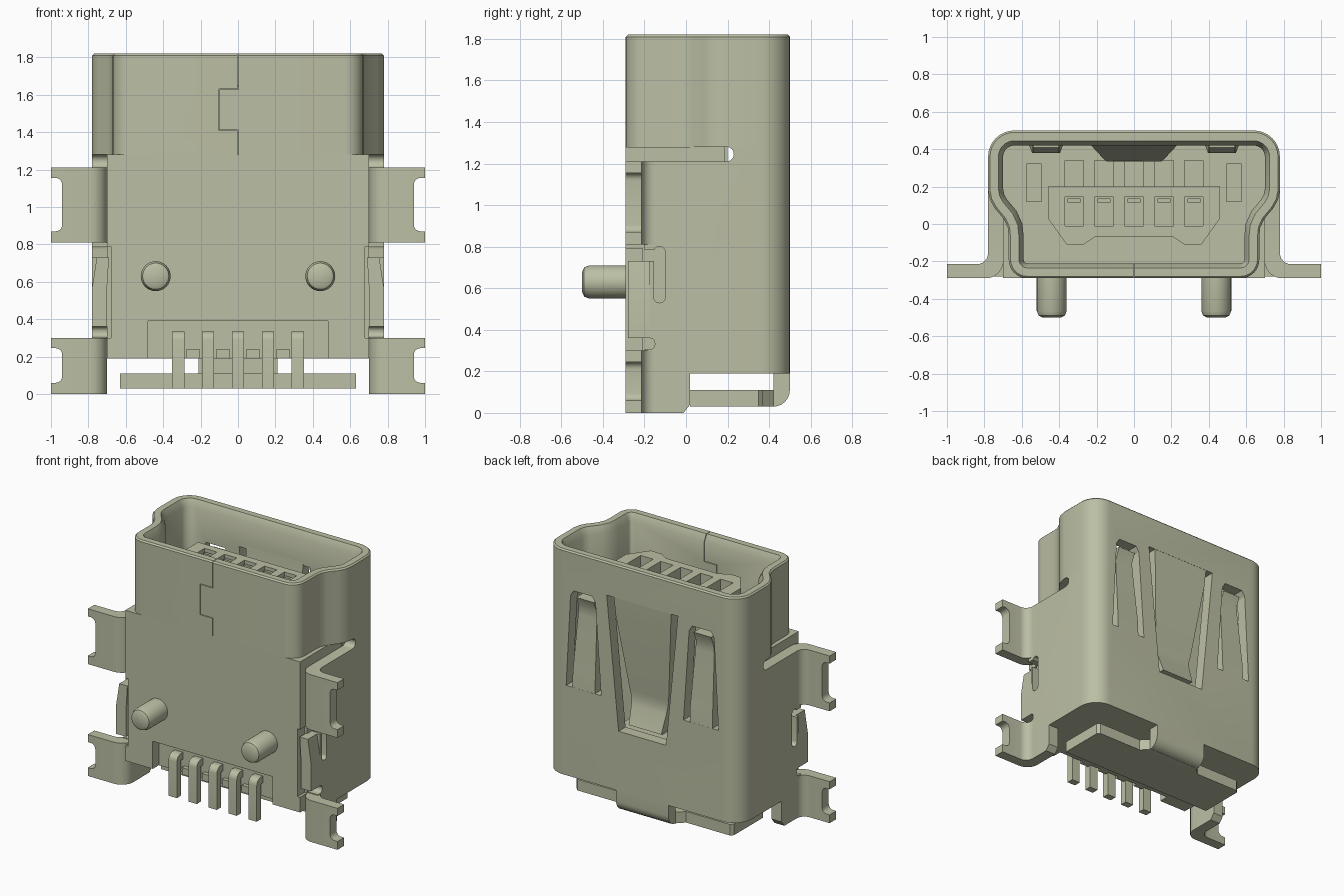
import bpy, bmesh, math
from mathutils import Vector

if "Cube" in bpy.data.objects:
    bpy.data.objects.remove(bpy.data.objects["Cube"])

mat = bpy.data.materials.new("khaki_grey")
mat.use_nodes = True
COL = (0.50, 0.52, 0.37, 1)
mat.diffuse_color = COL
mat.node_tree.nodes["Principled BSDF"].inputs["Base Color"].default_value = COL


def finish(name, bm):
    bmesh.ops.recalc_face_normals(bm, faces=bm.faces)
    me = bpy.data.meshes.new(name)
    bm.to_mesh(me)
    bm.free()
    ob = bpy.data.objects.new(name, me)
    me.materials.append(mat)
    bpy.context.collection.objects.link(ob)
    return ob


def prism(name, pts, axis, a, b):
    """Extrude a 2D polygon along an axis from a to b."""
    put = {"x": lambda u, v, w: (w, u, v), "y": lambda u, v, w: (u, w, v),
           "z": lambda u, v, w: (u, v, w)}[axis]
    bm = bmesh.new()
    lo = [bm.verts.new(put(u, v, a)) for u, v in pts]
    hi = [bm.verts.new(put(u, v, b)) for u, v in pts]
    bm.faces.new(lo)
    bm.faces.new(hi)
    n = len(pts)
    for i in range(n):
        j = (i + 1) % n
        bm.faces.new((lo[i], lo[j], hi[j], hi[i]))
    return finish(name, bm)


def box(name, x0, x1, y0, y1, z0, z1):
    return prism(name, [(x0, y0), (x1, y0), (x1, y1), (x0, y1)], "z", z0, z1)


def arc(cx, cy, r, a0, a1, n=8):
    return [(cx + r * math.cos(math.radians(a0 + (a1 - a0) * i / n)),
             cy + r * math.sin(math.radians(a0 + (a1 - a0) * i / n))) for i in range(n + 1)]


def round_poly(u0, u1, v0, v1, r):
    return (arc(u1 - r, v0 + r, r, -90, 0, 5) + arc(u1 - r, v1 - r, r, 0, 90, 5)
            + arc(u0 + r, v1 - r, r, 90, 180, 5) + arc(u0 + r, v0 + r, r, 180, 270, 5))


def inset(pts, d):
    """Offset a counter-clockwise polygon inwards."""
    out = []
    for i, p in enumerate(pts):
        p = Vector(p)
        e1 = (p - Vector(pts[i - 1])).normalized()
        e2 = (Vector(pts[(i + 1) % len(pts)]) - p).normalized()
        n1, n2 = Vector((-e1.y, e1.x)), Vector((-e2.y, e2.x))
        q = p + (n1 + n2) * (d / (1 + n1.dot(n2)))
        out.append((q.x, q.y))
    return out


def cut(targets, cutter):
    for t in targets:
        m = t.modifiers.new("cut", "BOOLEAN")
        m.operation, m.solver, m.object = "DIFFERENCE", "EXACT", cutter
        bpy.context.view_layer.objects.active = t
        bpy.ops.object.modifier_apply(modifier=m.name)
    bpy.data.objects.remove(cutter)


def mirror(pts):
    return pts + [(-x, y) for x, y in reversed(pts)]


# Mouth of the shell: a tube with a chamfered lead-in
corner = arc(0.64, 0.36, 0.14, 0, 90)
outline = mirror(arc(0.57, -0.19, 0.10, -90, 0) + [(0.67, -0.07), (0.675, -0.02), (0.695, 0.025),
                 (0.745, 0.085), (0.77, 0.13), (0.78, 0.18)] + corner)
rings = [(0, 1.28), (0, 1.81), (0.01, 1.82), (0.055, 1.82), (0.08, 1.77), (0.08, 1.28)]
bm = bmesh.new()
loops = [[bm.verts.new((x, y, z)) for x, y in inset(outline, d)] for d, z in rings]
for k in range(len(loops)):
    A, B = loops[k], loops[(k + 1) % len(loops)]
    for i in range(len(A)):
        j = (i + 1) % len(A)
        bm.faces.new((A[i], A[j], B[j], B[i]))
mouth = finish("shell_mouth", bm)

# Lower shell: back wall with two straight side walls
inner = [(0.70, -0.20)] + arc(0.64, 0.36, 0.06, 0, 90)
half = [(0.78, -0.20)] + corner
shell = prism("shell_lower", mirror(half) + mirror(inner)[::-1], "z", 0, 1.28)
cut([shell], box("c", -1, 1, 0.02, 0.6, -0.1, 0.19))
cut([shell], prism("c", [(-0.02, -0.01), (0.03, -0.01), (0.03, 0.04), (0.02, 0.04)], "x", -1, 1))
cut([shell], box("c", -1, 1, -0.4, 0.195, 1.21, 1.35))
cut([shell], prism("c", arc(0.195, 1.245, 0.035, 0, 345, 23), "x", -1, 1))

# Slots around the side clips
for s in (1, -1):
    a, b = sorted((s * 0.66, s * 0.9))
    cut([shell], prism("c", round_poly(-0.155, -0.10, 0.53, 0.80, 0.025), "x", a, b))
    cut([shell], box("c", a, b, -0.3, -0.12, 0.73, 0.785))
    cut([shell], prism("c", round_poly(-0.3, -0.15, 0.305, 0.36, 0.025), "x", a, b))
    cut([shell], box("c", a, b, -0.3, -0.175, 0.35, 0.74))

# Spring openings in the back wall
cut([shell, mouth], prism("c", [(-0.19, 0.62), (0.19, 0.62), (0.285, 1.58), (0.23, 1.58),
                                (-0.23, 1.58), (-0.285, 1.58)], "y", 0.38, 0.6))
for s in (1, -1):
    hole = [(0.33, 0.84), (0.61, 0.84), (0.575, 1.50), (0.55, 1.54), (0.40, 1.54), (0.375, 1.50)]
    cut([shell, mouth], prism("c", [(s * x, z) for x, z in hole], "y", 0.38, 0.6))

# Folded seam on the front of the mouth
w = 0.002
for x0, x1, z0, z1 in ((0, 0, 1.63, 1.9), (-0.1, 0, 1.63, 1.63), (-0.1, -0.1, 1.41, 1.63),
                       (-0.1, 0, 1.41, 1.41), (0, 0, 1.2, 1.41)):
    cut([mouth], box("c", x0 - w, x1 + w, -0.35, -0.15, z0 - w, z1 + w))


def spring(name, cx, stations, t):
    """Bent leaf from (z, outer y, half width) stations."""
    bm = bmesh.new()
    rows = [[bm.verts.new((cx + sx * h, y - d, z)) for sx, d in ((-1, 0), (1, 0), (1, t), (-1, t))]
            for z, y, h in stations]
    bm.faces.new(rows[0])
    bm.faces.new(rows[-1])
    for A, B in zip(rows, rows[1:]):
        for i in range(4):
            j = (i + 1) % 4
            bm.faces.new((A[i], A[j], B[j], B[i]))
    return finish(name, bm)


spring("centre_spring", 0, [(1.60, 0.50, 0.23), (1.45, 0.49, 0.22), (0.90, 0.42, 0.155),
                            (0.85, 0.415, 0.145), (0.80, 0.425, 0.14), (0.67, 0.47, 0.13)], 0.08)
for s, side in ((1, "left"), (-1, "right")):
    spring(side + "_spring", s * 0.47, [(0.82, 0.50, 0.09), (0.95, 0.495, 0.09), (1.36, 0.455, 0.075),
           (1.42, 0.455, 0.07), (1.49, 0.485, 0.07)], 0.075)

# Insulating housing with cavity, pin recess and rear block
housing = box("housing", -0.70, 0.70, -0.29, 0.19, 0.19, 1.28)
cut([housing], prism("c", inset(outline, 0.08), "z", 0.60, 1.4))
cut([housing], box("c", -0.48, 0.48, -0.35, -0.22, 0.10, 0.39))
for s in (1, -1):
    a, b = sorted((s * 0.68, s * 0.75))
    cut([housing], box("c", a, b, -0.35, -0.21, 0.30, 0.79))
rear = box("housing_rear", -0.70, 0.70, 0.19, 0.42, 0.19, 0.60)
for i in range(-2, 3):
    cut([rear], box("c", i * 0.16 - 0.05, i * 0.16 + 0.05, 0.2, 0.34, 0.5, 0.7))
for s in (1, -1):
    cut([housing, rear], box("c", s * 0.535 - 0.04, s * 0.535 + 0.04, 0.12, 0.32, 0.5, 0.7))

# Tongue with contact pockets
half_tongue = [(0.21, -0.07), (0.27, -0.11), (0.36, -0.11), (0.46, 0.03), (0.46, 0.20)]
tongue = prism("tongue", mirror(half_tongue), "z", 0.55, 1.65)
for i in range(-2, 3):
    x = i * 0.16
    cut([tongue], box("c", x - 0.05, x + 0.05, -0.01, 0.145, 1.50, 1.8))
    box("contact", x - 0.035, x + 0.035, 0.115, 0.135, 1.45, 1.63)
    # Ledge tooth and bent solder pin
    if i < 2:
        box("recess_tooth", x + 0.045, x + 0.115, -0.25, -0.20, 0.19, 0.24)
    pin = ([(-0.15, 0.335), (-0.25, 0.335)] + arc(-0.245, 0.29, 0.045, 90, 180, 5)
           + [(-0.29, 0.03), (-0.24, 0.03), (-0.24, 0.285), (-0.15, 0.285)])
    prism("solder_pin", pin, "x", x - 0.033, x + 0.033)

for s, side in ((1, "left"), (-1, "right")):
    # Mounting tabs with end notches
    profile = ([(0.70, -0.12)] + arc(0.79, -0.20, 0.09, 180, 270, 6) + [(1.0, -0.29), (1.0, -0.215)]
               + arc(0.84, -0.155, 0.06, 270, 180, 6) + [(0.78, -0.12)])
    for z0, z1, n0, n1 in ((0.0, 0.30, 0.06, 0.245), (0.81, 1.21, 0.87, 1.155)):
        tab = prism(side + "_tab", [(s * x, y) for x, y in profile], "z", z0, z1)
        cut([tab], prism("c", [(s * x, z) for x, z in round_poly(0.94, 1.1, n0, n1, 0.035)],
                         "y", -0.4, -0.1))
    # Side clip, bent in at its top
    clip = [(0.70, 0.36), (0.78, 0.36), (0.78, 0.57), (0.755, 0.73), (0.69, 0.73), (0.70, 0.57)]
    prism(side + "_clip", [(s * x, z) for x, z in clip], "y", -0.28, -0.165)
    # Locating peg with a rounded tip
    bm = bmesh.new()
    prof = [(0.08, -0.25), (0.08, -0.465), (0.07, -0.49), (0.05, -0.50)]
    rows = [[bm.verts.new((s * 0.44 + r * math.cos(k * math.tau / 32), y,
                           0.63 + r * math.sin(k * math.tau / 32))) for k in range(32)] for r, y in prof]
    for A, B in zip(rows, rows[1:]):
        for k in range(32):
            bm.faces.new((A[k], A[k - 1], B[k - 1], B[k]))
    bm.faces.new(rows[0])
    bm.faces.new(rows[-1])
    finish(side + "_peg", bm)

# Folded bottom plate and its neck
prism("bottom_plate", mirror([(0.63, 0.02), (0.63, 0.35), (0.61, 0.37), (0.26, 0.37), (0.20, 0.43)]),
      "z", 0.03, 0.11)
neck = ([(0.36, 0.03)] + arc(0.42, 0.11, 0.08, -90, 0, 6) + [(0.50, 0.20), (0.42, 0.20), (0.42, 0.11),
        (0.36, 0.11)])
prism("bottom_neck", neck, "x", -0.21, 0.21)

# Smooth curved surfaces, keep edges sharp
bpy.ops.object.select_all(action="DESELECT")
for ob in bpy.context.collection.objects:
    if ob.type == "MESH":
        ob.select_set(True)
        bpy.context.view_layer.objects.active = ob
bpy.ops.object.shade_smooth_by_angle(angle=math.radians(28))
